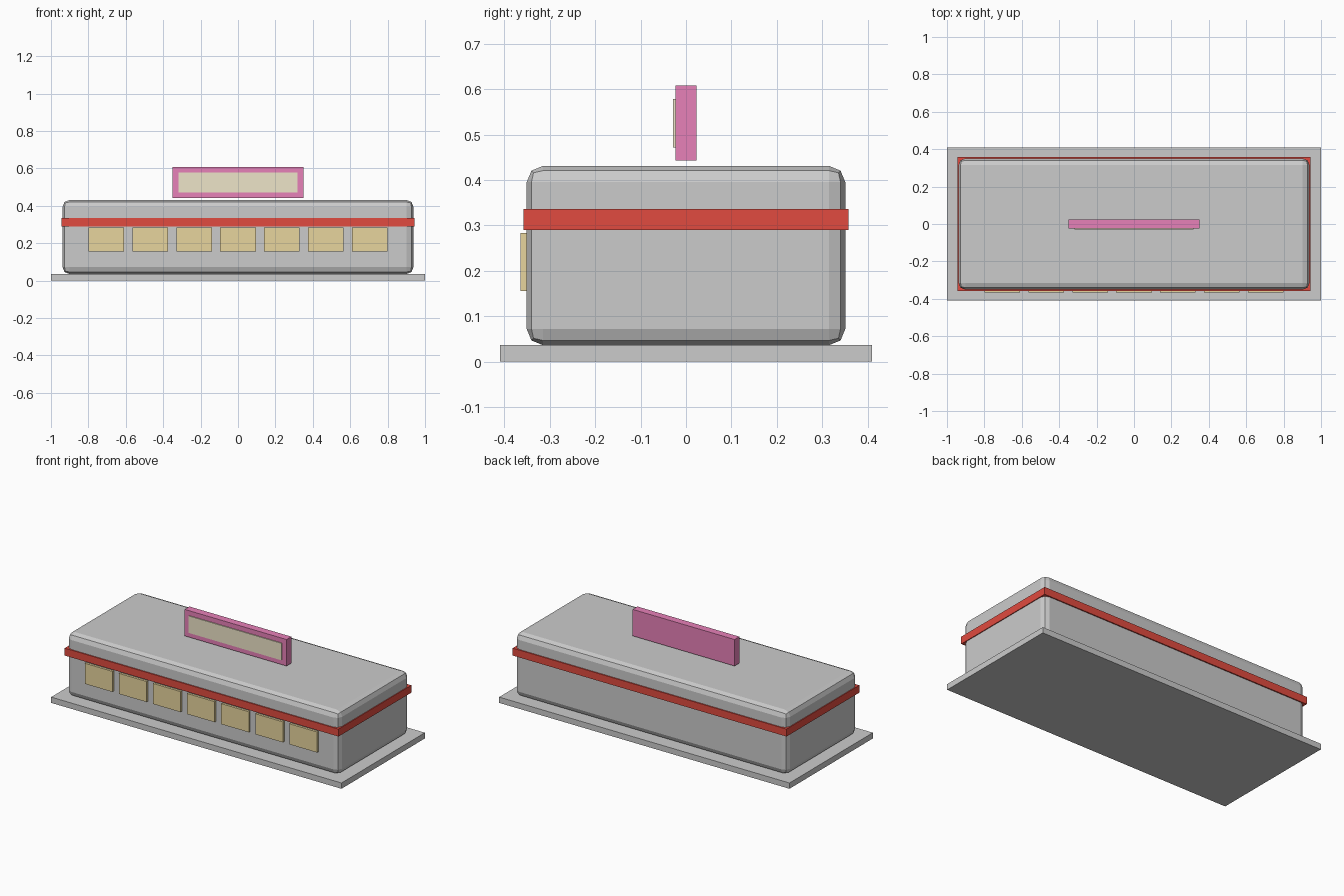
import bpy

if "Cube" in bpy.data.objects:
    bpy.data.objects.remove(bpy.data.objects["Cube"])


def material(name, rgb):
    m = bpy.data.materials.new(name)
    m.diffuse_color = (*rgb, 1.0)
    m.use_nodes = True
    m.node_tree.nodes["Principled BSDF"].inputs["Base Color"].default_value = m.diffuse_color
    return m


def box(name, x, y, z, mat=None, bevel=0.0):
    """Box spanning the (min, max) pairs x, y and z."""
    bpy.ops.mesh.primitive_cube_add(
        size=1, location=[(a + b) / 2 for a, b in (x, y, z)])
    ob = bpy.context.object
    ob.name = name
    ob.scale = [b - a for a, b in (x, y, z)]
    bpy.ops.object.transform_apply(location=False, rotation=False, scale=True)
    if mat:
        ob.data.materials.append(mat)
    if bevel:
        mod = ob.modifiers.new("rounded_edges", 'BEVEL')
        mod.width = bevel
        mod.segments = 2
    return ob


red = material("red_trim", (0.75, 0.07, 0.05))
glow = material("window_yellow", (0.80, 0.66, 0.34))
pink = material("sign_pink", (0.80, 0.22, 0.48))
cream = material("sign_cream", (0.85, 0.78, 0.58))

# Ground slab and rounded building body
box("base_slab", (-1, 1), (-0.41, 0.41), (0, 0.036))
box("building_body", (-0.938, 0.938), (-0.351, 0.351), (0.036, 0.431), bevel=0.036)

# Trim band wrapped around the body
box("trim_band", (-0.943, 0.943), (-0.358, 0.358), (0.29, 0.336), red)

# Row of front windows
for i in range(7):
    cx = (i - 3) * 0.235
    box(f"window_{i + 1}", (cx - 0.095, cx + 0.095), (-0.365, -0.341),
        (0.155, 0.283), glow)

# Roof sign with a raised front panel
box("sign_frame", (-0.351, 0.351), (-0.0235, 0.0235), (0.443, 0.608), pink)
box("sign_panel", (-0.319, 0.319), (-0.029, -0.017), (0.472, 0.578), cream)
